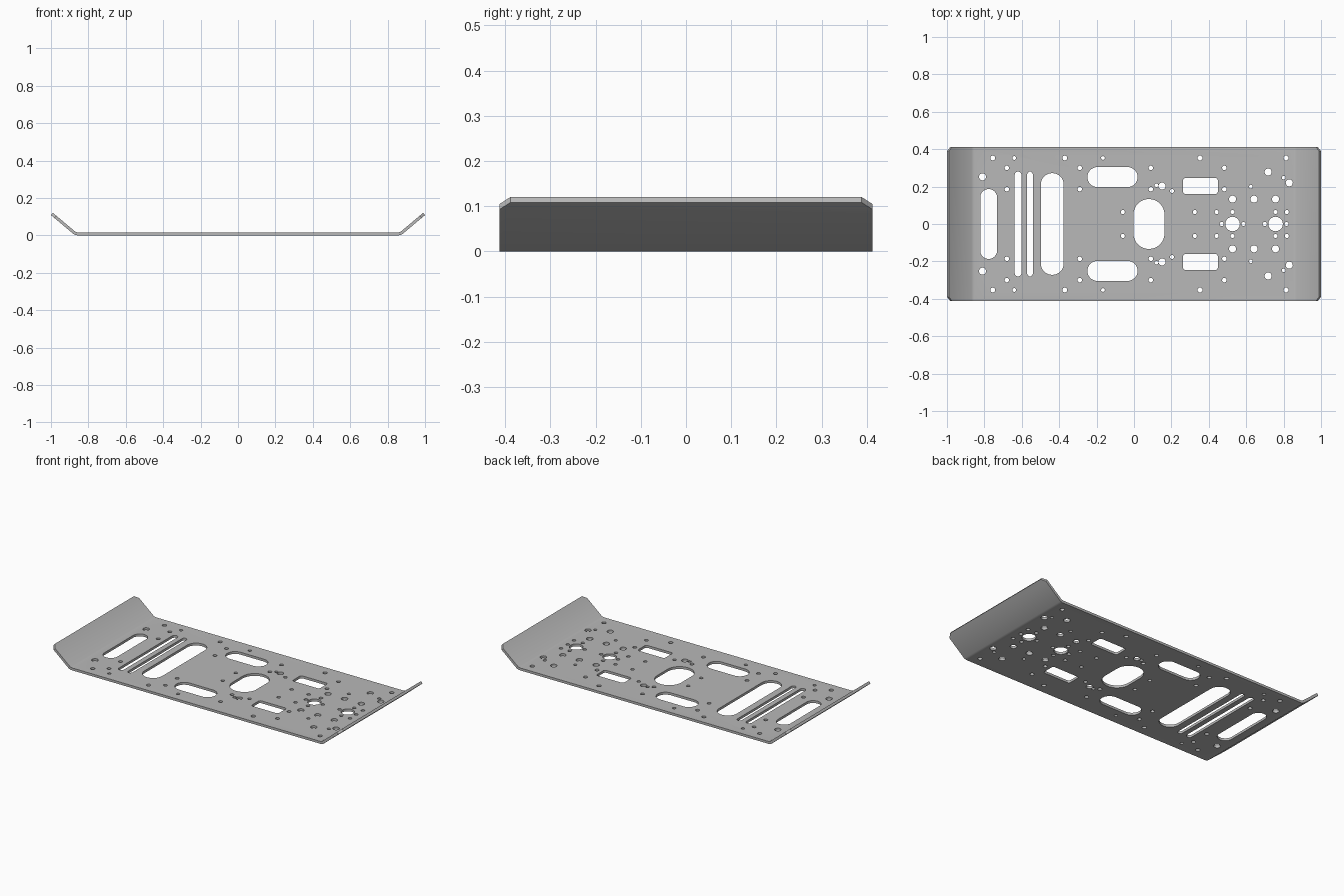
import bpy, bmesh, math

# Remove the default cube only
cube = bpy.data.objects.get("Cube")
if cube:
    bpy.data.objects.remove(cube, do_unlink=True)

HALF_WIDTH = 0.413
THICK = 0.015

# Single bare-metal colour
metal = bpy.data.materials.new("grey_metal")
metal.use_nodes = True
grey = (0.48, 0.48, 0.48, 1.0)
metal.diffuse_color = grey
metal.node_tree.nodes["Principled BSDF"].inputs["Base Color"].default_value = grey


def extrude_face(bm, points, vector):
    """Add a closed prism made from an outline swept along a vector."""
    face = bm.faces.new([bm.verts.new(p) for p in points])
    swept = bmesh.ops.extrude_face_region(bm, geom=[face], use_keep_orig=True)
    moved = [g for g in swept["geom"] if isinstance(g, bmesh.types.BMVert)]
    bmesh.ops.translate(bm, verts=moved, vec=vector)


def finish(bm, name):
    """Turn a bmesh into a linked object."""
    bmesh.ops.recalc_face_normals(bm, faces=bm.faces)
    mesh = bpy.data.meshes.new(name)
    bm.to_mesh(mesh)
    bm.free()
    obj = bpy.data.objects.new(name, mesh)
    bpy.context.collection.objects.link(obj)
    return obj


def add_opening(bm, x, y, width, height, radius, steps=8):
    """Add a rounded-rectangle cutter; a full radius gives a slot or a circle."""
    outline = []
    corners = ((1, 1), (-1, 1), (-1, -1), (1, -1))
    for quarter, (sx, sy) in enumerate(corners):
        cx = x + sx * (width / 2 - radius)
        cy = y + sy * (height / 2 - radius)
        for step in range(steps + 1):
            angle = (quarter + step / steps) * math.pi / 2
            point = (cx + radius * math.cos(angle), cy + radius * math.sin(angle), -THICK)
            if not outline or math.dist(point, outline[-1]) > 1e-4:
                outline.append(point)
    if math.dist(outline[0], outline[-1]) < 1e-4:
        outline.pop()
    extrude_face(bm, outline, (0, 0, THICK * 3))


def add_slot(bm, x, y, width, height):
    add_opening(bm, x, y, width, height, min(width, height) / 2)


def add_hole(bm, x, y, radius):
    add_opening(bm, x, y, radius * 2, radius * 2, radius, steps=5)


# Plate: bent sheet section with both ends turned up, swept across the width
outer = [(0.86, 0), (0.876, 0.004), (1.0, 0.108)]
inner = [(0.99, 0.12), (0.868, 0.018), (0.855, THICK)]
half = outer + inner
section = half + [(-x, z) for x, z in reversed(half)]
bm = bmesh.new()
extrude_face(bm, [(x, -HALF_WIDTH, z) for x, z in section], (0, HALF_WIDTH * 2, 0))

# Clip the four corners of the upturned ends
tips = [e for e in bm.edges
        if all(abs(v.co.x) > 0.98 for v in e.verts)
        and abs(e.verts[0].co.y - e.verts[1].co.y) < 1e-4]
bmesh.ops.bevel(bm, geom=tips, offset=0.024, segments=1, affect="EDGES")
plate = finish(bm, "bent_plate")
plate.data.materials.append(metal)

# Openings on the centre line
cut = bmesh.new()
add_slot(cut, -0.777, 0, 0.09, 0.374)
add_slot(cut, -0.62, 0, 0.036, 0.56)
add_slot(cut, -0.556, 0, 0.03, 0.56)
add_slot(cut, -0.437, 0, 0.122, 0.544)
add_slot(cut, 0.08, 0, 0.166, 0.267)
for x in (0.527, 0.757):
    add_hole(cut, x, 0, 0.039)
    for side in (-1, 1):
        add_hole(cut, x + side * 0.058, 0, 0.011)

# Paired openings: radius, distance from the centre line, positions along the plate
hole_rows = [
    (0.013, 0.353, (-0.755, -0.37, 0.353, 0.813)),
    (0.01, 0.353, (-0.64, -0.166)),
    (0.012, 0.3, (-0.68, -0.29, 0.09, 0.483)),
    (0.012, 0.186, (-0.68, -0.29, 0.09, 0.483)),
    (0.011, 0.064, (-0.06, 0.325, 0.442, 0.527, 0.757, 0.817)),
    (0.019, 0.133, (0.527, 0.642, 0.757)),
    (0.019, 0.252, (-0.81,)),
    (0.019, 0.278, (0.717,)),
    (0.019, 0.22, (0.83,)),
    (0.019, 0.203, (0.15,)),
    (0.01, 0.207, (0.12,)),
    (0.011, 0.176, (0.203,)),
    (0.01, 0.2, (0.625,)),
    (0.01, 0.248, (0.8,)),
]
for side in (-1, 1):
    add_slot(cut, -0.115, side * 0.251, 0.268, 0.107)
    add_opening(cut, 0.355, side * 0.203, 0.187, 0.086, 0.014)
    for radius, y, positions in hole_rows:
        for x in positions:
            add_hole(cut, x, side * y, radius)
cutter = finish(cut, "hole_cutter")
cutter.hide_render = True

# Cut the openings, then discard the cutter
boolean = plate.modifiers.new("openings", "BOOLEAN")
boolean.operation = "DIFFERENCE"
boolean.solver = "EXACT"
boolean.use_self = True
boolean.object = cutter
bpy.ops.object.select_all(action="DESELECT")
plate.select_set(True)
bpy.context.view_layer.objects.active = plate
bpy.ops.object.modifier_apply(modifier=boolean.name)
bpy.data.objects.remove(cutter, do_unlink=True)

# Smooth hole walls and bends, crisp sheet edges
bpy.ops.object.shade_smooth_by_angle(angle=math.radians(30))
